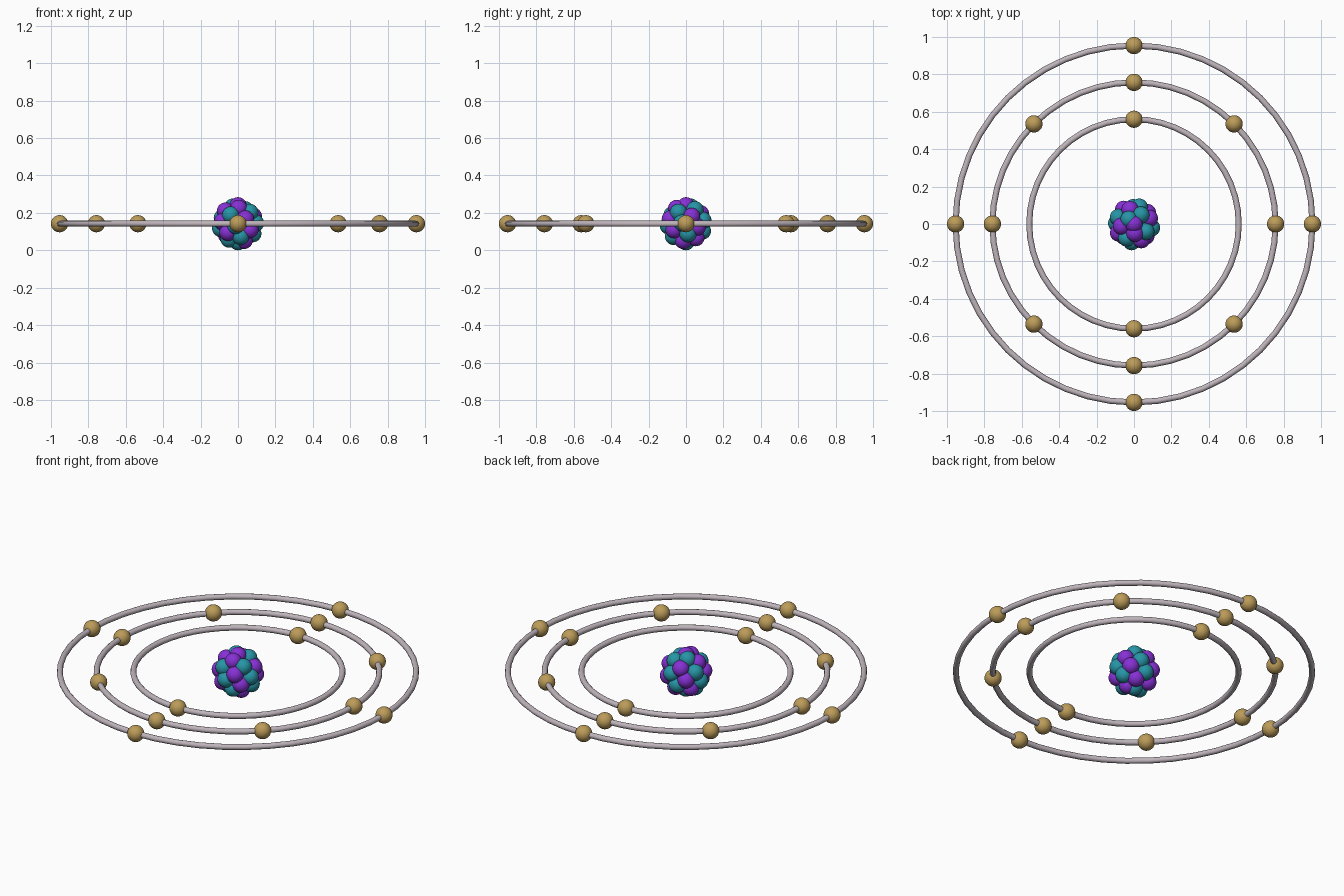
import bpy
from math import pi, sin, cos, sqrt

if "Cube" in bpy.data.objects:
    bpy.data.objects.remove(bpy.data.objects["Cube"])

Z = 0.142          # height of the orbit plane
BALL = 0.046       # radius of every particle


def material(name, rgb):
    m = bpy.data.materials.new(name)
    m.diffuse_color = (*rgb, 1)
    m.use_nodes = True
    m.node_tree.nodes["Principled BSDF"].inputs["Base Color"].default_value = m.diffuse_color
    return m


gold = material("gold", (0.50, 0.33, 0.10))
purple = material("purple", (0.24, 0.03, 0.66))
teal = material("teal", (0.02, 0.30, 0.38))
silver = material("silver", (0.52, 0.46, 0.50))


def finish(name, mat):
    ob = bpy.context.object
    ob.name = name
    ob.data.materials.append(mat)
    bpy.ops.object.shade_smooth()


def ball(name, loc, mat):
    bpy.ops.mesh.primitive_uv_sphere_add(segments=32, ring_count=16, radius=BALL, location=loc)
    finish(name, mat)


# Orbit rings with evenly spaced electrons
for shell, (radius, count) in enumerate([(0.56, 2), (0.757, 8), (0.954, 4)], 1):
    bpy.ops.mesh.primitive_torus_add(major_segments=48, minor_segments=12, major_radius=radius,
                                     minor_radius=0.016, location=(0, 0, Z))
    finish(f"orbit_ring_{shell}", silver)
    for i in range(count):
        a = pi / 2 + 2 * pi * i / count
        ball(f"electron_{shell}_{i + 1}", (radius * cos(a), radius * sin(a), Z), gold)

# Nucleus: protons and neutrons packed over a small sphere
N = 28
SHELL = Z - BALL
for i in range(N):
    h = 1 - 2 * i / (N - 1)
    r = sqrt(1 - h * h)
    a = i * pi * (3 - sqrt(5))
    loc = (SHELL * r * cos(a), SHELL * r * sin(a), Z + SHELL * h)
    if i % 2:
        ball(f"neutron_{i // 2 + 1}", loc, teal)
    else:
        ball(f"proton_{i // 2 + 1}", loc, purple)
